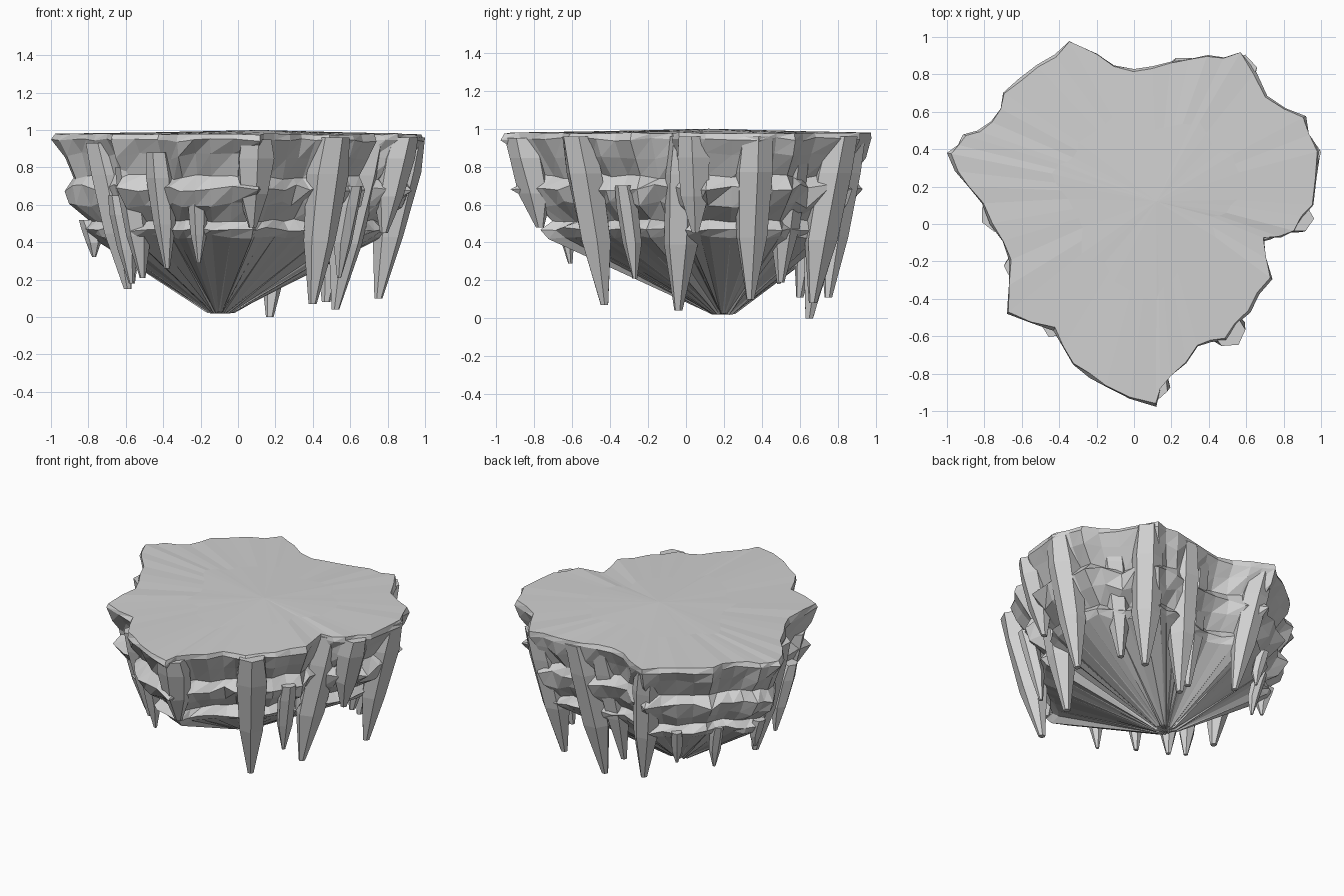
import bpy
import bmesh
import math
import random
from mathutils import Vector

random.seed(7)
cube = bpy.data.objects.get("Cube")
if cube:
    bpy.data.objects.remove(cube, do_unlink=True)

stone = bpy.data.materials.new("grey stone")
stone.use_nodes = True
colour = (0.64, 0.64, 0.64, 1)
stone.diffuse_color = colour
stone.node_tree.nodes["Principled BSDF"].inputs["Base Color"].default_value = colour

# Plan of the island rim, counter-clockwise from its left side
RIM = [(1, .39), (.93, .58), (.72, .69), (.58, .93), (.4, .91), (.2, .87),
       (0, .83), (-.2, .92), (-.35, .99), (-.52, .85), (-.71, .71), (-.77, .55),
       (-.92, .48), (-1, .38), (-.9, .2), (-.77, 0), (-.67, -.2), (-.68, -.48),
       (-.43, -.57), (-.33, -.77), (-.15, -.88), (.12, -.98), (.2, -.83),
       (.35, -.67), (.5, -.63), (.63, -.48), (.75, -.3), (.71, -.08),
       (.87, -.04), (.98, .1)]
ROOT = Vector((-.1, .2))

# Cliff profile: share of the rim size, height, roughness
CLIFF = [(.98, .978, .006), (.99, .945, .012), (.94, .86, .025), (.87, .75, .02),
         (.93, .69, .025), (.87, .6, .025), (.765, .515, .012),
         (.82, .47, .015), (.78, .43, .015), (.07, .025, .008)]


def finish(bm, name):
    bmesh.ops.recalc_face_normals(bm, faces=bm.faces)
    mesh = bpy.data.meshes.new(name)
    bm.to_mesh(mesh)
    bm.free()
    mesh.materials.append(stone)
    obj = bpy.data.objects.new(name, mesh)
    bpy.context.collection.objects.link(obj)


def bridge(bm, lower, upper, split=False):
    """Join two rings with quads, or with slanting triangles."""
    n = len(lower)
    for i in range(n):
        j = (i + 1) % n
        a, b, c, d = lower[i], lower[j], upper[j], upper[i]
        if split:
            bm.faces.new((a, b, c))
            bm.faces.new((a, c, d))
        else:
            bm.faces.new((a, b, c, d))


def fan(bm, ring, tip):
    for i, v in enumerate(ring):
        bm.faces.new((v, ring[(i + 1) % len(ring)], tip))


def outline():
    """Rim with a slightly rough midpoint on every side."""
    pts = []
    for i, p in enumerate(RIM):
        a, b = Vector(p), Vector(RIM[(i + 1) % len(RIM)])
        side = (b - a).normalized()
        pts.append(a)
        pts.append((a + b) / 2 + Vector((side.y, -side.x)) * random.uniform(-.02, .02))
    return pts


# Island body: gently domed top, ledged cliff and pointed underside
def build_island():
    bm = bmesh.new()
    rim = outline()
    rings = []
    for share, height, rough in CLIFF:
        ring = []
        for p in rim:
            s = share + random.uniform(-rough, rough)
            q = ROOT + (p - ROOT) * s
            ring.append(bm.verts.new((q.x, q.y, height + random.uniform(-rough, rough) * .8)))
        rings.append(ring)
    for upper, lower in zip(rings, rings[1:]):
        bridge(bm, lower, upper, split=True)
    inner = [bm.verts.new((p.x * .5 + .06, p.y * .5 + .08, .988)) for p in rim]
    bridge(bm, rings[0], inner)
    fan(bm, inner, bm.verts.new((.12, .12, 1)))
    fan(bm, rings[-1], bm.verts.new((ROOT.x, ROOT.y, .02)))
    finish(bm, "island_rock")


# Hanging rock spike: leans in toward the root and ends in a blunt tip
def build_spike(name, x, y, z, start, radius, swing=0):
    bm = bmesh.new()
    tip = Vector((x, y, z))
    away = Vector((x, y)) - ROOT
    lean = math.atan2(away.y, away.x) + swing
    out = Vector((math.cos(lean), math.sin(lean), 0))
    length = start - z
    top = tip + out * .2 * length + Vector((0, 0, length))
    sides = 6
    turn = lean + random.uniform(-.3, .3)
    rings = []
    for t, width in ((0, .9), (.22, 1.05), (.62, .88), (1, .22)):
        centre = top.lerp(tip, t) - out * .015 * math.sin(math.pi * t)
        ring = []
        for k in range(sides):
            a = turn + math.tau * k / sides
            r = radius * width * random.uniform(.92, 1.08)
            vx = centre.x + r * math.cos(a)
            vy = centre.y + r * math.sin(a)
            ring.append(bm.verts.new((max(-1, min(1, vx)), max(-.97, min(.98, vy)), centre.z)))
        rings.append(ring)
    for upper, lower in zip(rings, rings[1:]):
        bridge(bm, lower, upper)
    bm.faces.new(rings[0])
    bm.faces.new(rings[-1])
    finish(bm, name)


# Tip position, start height, radius and sideways lean of each spike
SPIKES = {
    "front_spike": [(.08, -.77, .48, .95, .1), (-.21, -.61, .29, .69, .05),
                    (-.38, -.43, .26, .88, .07), (.4, -.43, .07, .96, .1)],
    "left_spike": [(.52, -.04, .04, .96, .1, .6), (.78, .05, .45, .96, .09),
                   (.75, .34, .1, .96, .1), (.53, .5, .19, .95, .09),
                   (.54, -.27, .21, .7, .055)],
    "back_spike": [(.47, .67, .08, .96, .1, .3), (.17, .65, 0, .95, .1),
                   (.06, .6, .11, .93, .09), (-.2, .75, .11, .95, .09, .6),
                   (-.42, .7, .25, .48, .04)],
    "right_spike": [(-.51, -.27, .21, .8, .075), (-.57, -.17, .18, .65, .06),
                    (-.59, .08, .15, .93, .095), (-.77, .34, .32, .52, .045),
                    (-.56, .49, .18, .48, .04)],
}

build_island()
for side, spikes in SPIKES.items():
    for number, spike in enumerate(spikes, 1):
        build_spike(f"{side}_{number}", *spike)
